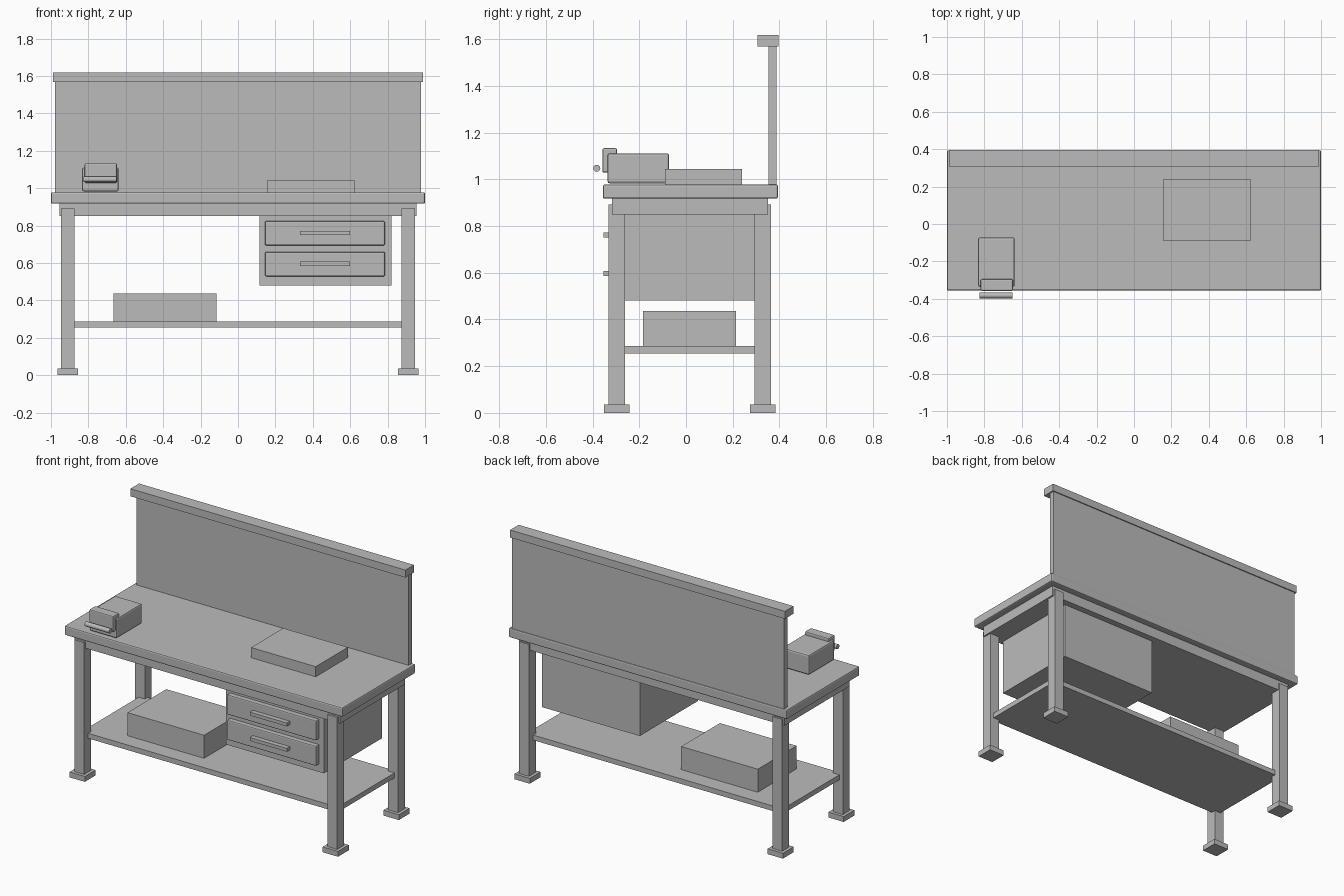
import bpy
import math

cube = bpy.data.objects.get("Cube")
if cube:
    bpy.data.objects.remove(cube, do_unlink=True)

grey = bpy.data.materials.new("workshop grey")
grey.use_nodes = True
GREY = (0.5, 0.5, 0.5, 1)
grey.diffuse_color = GREY
grey.node_tree.nodes["Principled BSDF"].inputs["Base Color"].default_value = GREY


def finish(name, bevel=0):
    """Name the active object, colour it and round its edges if asked."""
    obj = bpy.context.object
    obj.name = name
    obj.data.materials.append(grey)
    if bevel:
        mod = obj.modifiers.new("Rounded edges", 'BEVEL')
        mod.width = bevel
        mod.segments = 2
        mod.limit_method = 'ANGLE'
    return obj


def box(name, x, y, z, bevel=0):
    """Box from (low, high) ranges on each axis."""
    ranges = (x, y, z)
    bpy.ops.mesh.primitive_cube_add(size=1, location=[(a + b) / 2 for a, b in ranges])
    bpy.context.object.scale = [b - a for a, b in ranges]
    bpy.ops.object.transform_apply(location=False, rotation=False, scale=True)
    return finish(name, bevel)


def around(centre, half):
    return (centre - half, centre + half)


# Worktop and the frame under it
box("worktop", (-1, 1), (-0.356, 0.394), (0.917, 0.978), bevel=0.008)
box("apron", (-0.955, 0.955), (-0.317, 0.352), (0.85, 0.92))

# Legs with feet
for side, x in (("right", -0.91), ("left", 0.91)):
    for end, y in (("front", -0.296), ("back", 0.328)):
        box(f"{end}_{side}_leg", around(x, 0.035), around(y, 0.035), (0.02, 0.892))
        box(f"{end}_{side}_foot", around(x, 0.055), around(y, 0.055), (0, 0.035))

# Lower shelf and the crate on it
box("lower_shelf", (-0.92, 0.92), (-0.29, 0.32), (0.254, 0.287))
box("storage_crate", (-0.666, -0.115), (-0.184, 0.214), (0.286, 0.437))

# Drawer cabinet
box("drawer_cabinet", (0.115, 0.82), (-0.29, 0.31), (0.48, 0.86))
for level, z in (("upper", 0.759), ("lower", 0.594)):
    box(f"{level}_drawer_front", (0.144, 0.786), (-0.322, -0.285), around(z, 0.065), bevel=0.007)
    box(f"{level}_drawer_handle", (0.332, 0.598), (-0.353, -0.318), around(z + 0.002, 0.011))

# Back panel with its top rail
box("back_panel", (-0.978, 0.978), (0.354, 0.388), (0.97, 1.58))
box("top_rail", (-0.988, 0.988), (0.307, 0.395), (1.569, 1.618))

# Flat box lying on the worktop
box("flat_box", (0.157, 0.622), (-0.09, 0.24), (0.977, 1.044))

# Vise
box("vise_body", (-0.833, -0.638), (-0.336, -0.072), (0.982, 1.111), bevel=0.01)
box("vise_jaw", (-0.82, -0.647), (-0.358, -0.295), (1.028, 1.133), bevel=0.007)
bpy.ops.mesh.primitive_cylinder_add(vertices=24, radius=0.015, depth=0.176,
                                    location=(-0.737, -0.382, 1.047),
                                    rotation=(0, math.pi / 2, 0))
finish("vise_handle")
bpy.ops.object.shade_smooth_by_angle()
